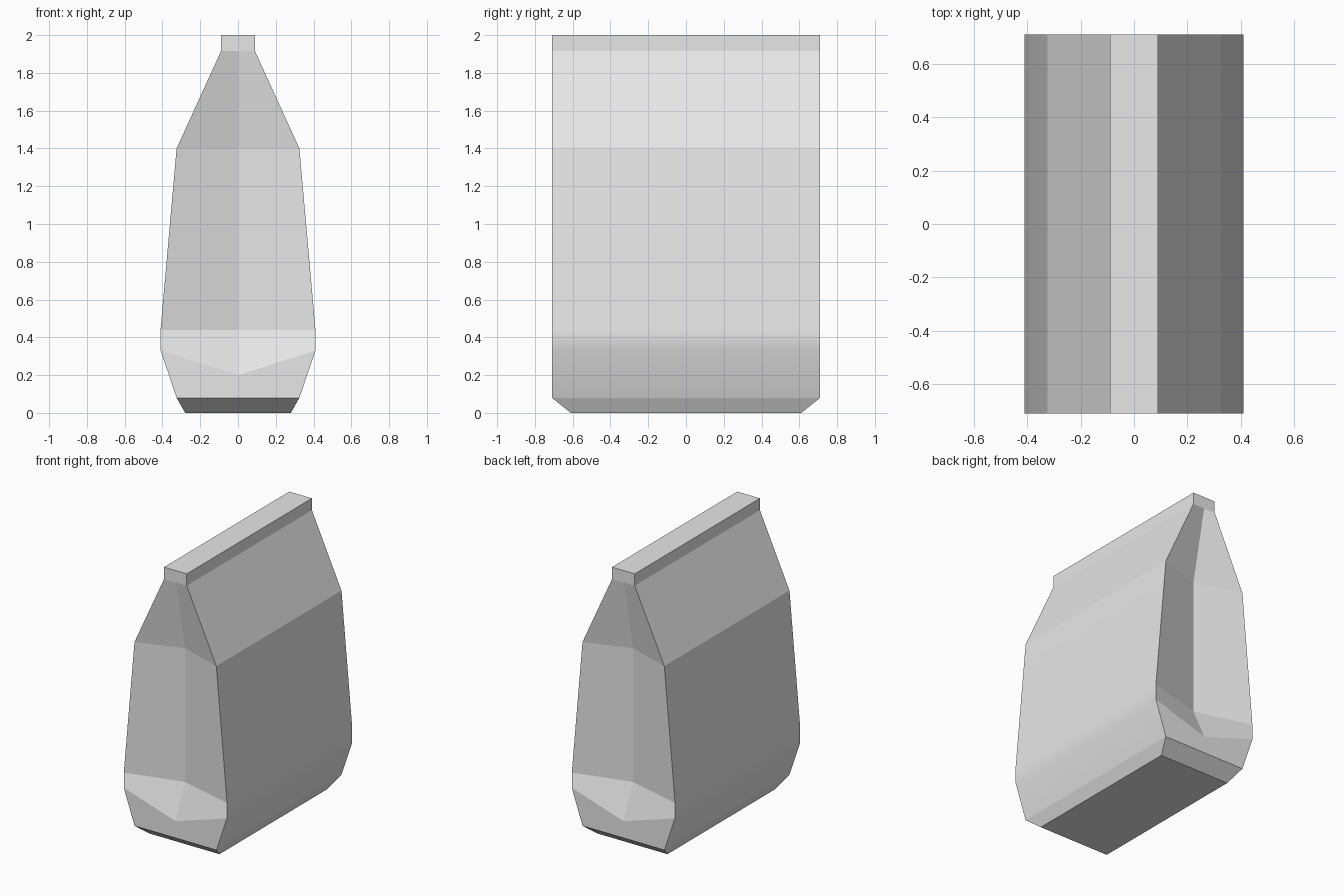
import bpy
import bmesh

cube = bpy.data.objects.get("Cube")
if cube:
    bpy.data.objects.remove(cube)

# Paper material
paper = bpy.data.materials.new("light_grey_paper")
paper.use_nodes = True
grey = (0.8, 0.8, 0.8, 1)
paper.diffuse_color = grey
paper.node_tree.nodes["Principled BSDF"].inputs["Base Color"].default_value = grey

DEPTH = 0.71   # half length of the bag
FOLD = 0.11    # how far the end gussets are pushed in

# Levels: half width, half length, corner height, fold height, fold inset
levels = [
    (0.28, 0.61, 0.0, 0.0, 0),
    (0.325, DEPTH, 0.08, 0.08, 0),
    (0.41, DEPTH, 0.33, 0.20, 0),
    (0.41, DEPTH, 0.44, 0.44, FOLD),
    (0.325, DEPTH, 1.40, 1.40, FOLD),
    (0.09, DEPTH, 1.915, 1.915, 0),
    (0.09, DEPTH, 2.0, 2.0, 0),
]

# Bag body: six-point rings joined from base to top seal
bm = bmesh.new()
rings = []
for w, d, z, fold_z, inset in levels:
    points = [(-w, -d, z), (0, inset - d, fold_z), (w, -d, z),
              (w, d, z), (0, d - inset, fold_z), (-w, d, z)]
    rings.append([bm.verts.new(p) for p in points])

for low, high in zip(rings, rings[1:]):
    for i in range(6):
        j = (i + 1) % 6
        face = bm.faces.new((low[i], low[j], high[j], high[i]))
        face.smooth = i in (2, 5)
bm.faces.new(rings[0][::-1])
bm.faces.new(rings[-1])

# Keep every crease sharp except the soft bulge near the base of the broad sides
for edge in bm.edges:
    edge.smooth = False
for ring in rings[2:4]:
    for a, b in ((2, 3), (5, 0)):
        bm.edges.get((ring[a], ring[b])).smooth = True
bmesh.ops.recalc_face_normals(bm, faces=bm.faces)

mesh = bpy.data.meshes.new("paper_bag")
bm.to_mesh(mesh)
bm.free()
mesh.materials.append(paper)
bag = bpy.data.objects.new("paper_bag", mesh)
bpy.context.collection.objects.link(bag)

# Broad panels stay flat while the bulge blends softly
weighted = bag.modifiers.new("panel_normals", 'WEIGHTED_NORMAL')
weighted.keep_sharp = True
